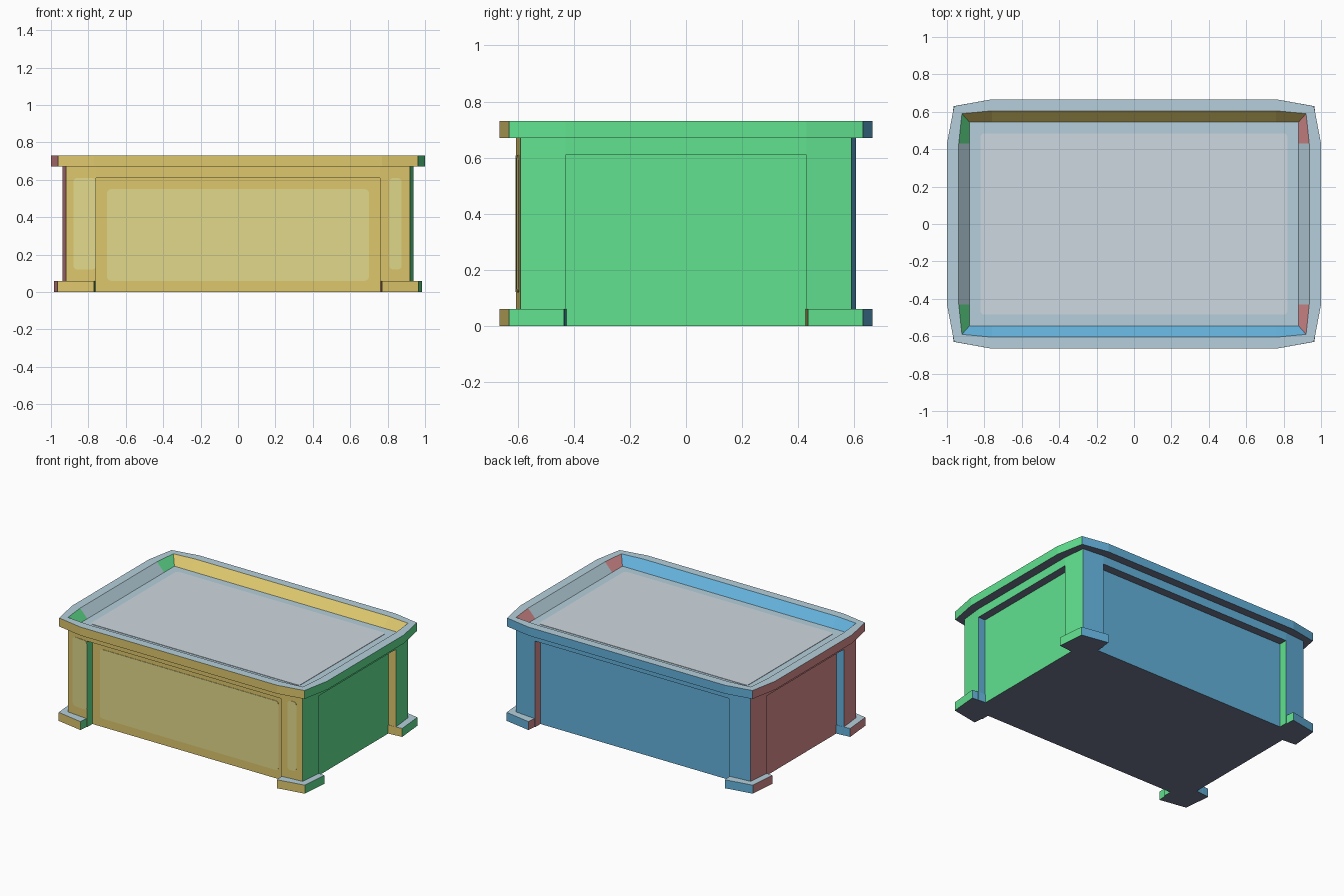
import bpy, bmesh, math
from mathutils import Vector

if "Cube" in bpy.data.objects:
    bpy.data.objects.remove(bpy.data.objects["Cube"])


def material(name, rgb):
    lin = [((c / 255 + 0.055) / 1.055) ** 2.4 for c in rgb] + [1]
    m = bpy.data.materials.new(name)
    m.use_nodes = True
    m.diffuse_color = lin
    m.node_tree.nodes["Principled BSDF"].inputs["Base Color"].default_value = lin
    return m


UP, FRONT, BACK, LEFT, RIGHT, DOWN = range(6)
side_colours = [
    material("pale blue grey", (181, 207, 219)),
    material("sand yellow", (222, 199, 109)),
    material("sky blue", (100, 178, 220)),
    material("leaf green", (97, 226, 144)),
    material("dusty rose", (216, 140, 142)),
    material("slate", (112, 120, 142)),
]
pale_yellow = material("pale yellow", (225, 217, 139))
light_grey = material("light grey", (206, 216, 225))


def facing(n):
    """Colour slot for the direction a face looks in."""
    if n.z < -0.6:
        return DOWN
    if n.z > 0.65 and abs(n.y) < 0.5:
        return UP
    if abs(n.x) > abs(n.y):
        return LEFT if n.x > 0 else RIGHT
    return BACK if n.y > 0 else FRONT


def finish(name, bm, mats, rule=None):
    bmesh.ops.recalc_face_normals(bm, faces=bm.faces)
    bm.normal_update()
    if rule:
        for f in bm.faces:
            f.material_index = rule(f.normal)
    me = bpy.data.meshes.new(name)
    bm.to_mesh(me)
    bm.free()
    for m in mats:
        me.materials.append(m)
    ob = bpy.data.objects.new(name, me)
    bpy.context.collection.objects.link(ob)
    return ob


def loft(name, loops, mats=side_colours, rule=facing):
    """Bridge equal-length loops of 3D points and cap both ends."""
    bm = bmesh.new()
    rings = [[bm.verts.new(p) for p in loop] for loop in loops]
    for a, b in zip(rings, rings[1:]):
        for i in range(len(a)):
            j = (i + 1) % len(a)
            bm.faces.new((a[i], a[j], b[j], b[i]))
    bm.faces.new(rings[0])
    bm.faces.new(rings[-1])
    return finish(name, bm, mats, rule)


def at_height(points, z):
    return [(x, y, z) for x, y in points]


def outline(quarter):
    """Complete a quarter outline, running from the +x side to the +y side."""
    q = quarter
    return (q + [(-x, y) for x, y in reversed(q)]
            + [(-x, -y) for x, y in q] + [(x, -y) for x, y in reversed(q)])


# Shared plan outlines
body = outline([(0.937, 0.43), (0.92, 0.59), (0.76, 0.605)])
rim = outline([(1.0, 0.43), (0.962, 0.63), (0.77, 0.665)])
floor = outline([(0.88, 0.43), (0.88, 0.545), (0.76, 0.545)])

# Inner box, whose walls are the recessed panels
loft("inner_box", [at_height(outline([(0.88, 0.545)]), z) for z in (0, 0.64)])

# Lintel, overhanging rim and sunken lid in one loft
loft("rim_and_lid", [at_height(s, z) for s, z in (
    (body, 0.61), (body, 0.67), (rim, 0.67), (rim, 0.73), (body, 0.73), (floor, 0.67))])

# Corner posts and feet
post = [(0.87, 0.43), (0.937, 0.43), (0.92, 0.59), (0.76, 0.605), (0.76, 0.53), (0.87, 0.53)]
foot = [(0.87, 0.425), (0.983, 0.435), (0.965, 0.63), (0.77, 0.665), (0.76, 0.53), (0.87, 0.53)]
for sy, end in ((-1, "front"), (1, "back")):
    for sx, side in ((1, "left"), (-1, "right")):
        for part, plan, top in (("post", post, 0.615), ("foot", foot, 0.06)):
            pts = [(x * sx, y * sy) for x, y in plan]
            loft(f"{end}_{side}_{part}", [at_height(pts, z) for z in (0, top)])


def rounded(u0, u1, v0, v1, r=0.02):
    pts = []
    for k, (u, v) in enumerate(((u1 - r, v1 - r), (u0 + r, v1 - r),
                                (u0 + r, v0 + r), (u1 - r, v0 + r))):
        for s in range(4):
            a = math.radians(90 * k + 30 * s)
            pts.append((u + r * math.cos(a), v + r * math.sin(a)))
    return pts


def post_y(x):
    """Front surface of the slanted corner posts."""
    return -0.605 + (abs(x) - 0.76) * 0.015 / 0.16


def front_plate(name, rect, depth):
    pts = rounded(*rect)
    loft(name, [[(x, depth(x) + off, z) for x, z in pts] for off in (0.002, -0.003)],
         [pale_yellow], None)


# Pale painted fields on the front
front_plate("front_panel_field", (-0.70, 0.70, 0.06, 0.55), lambda x: -0.545)
front_plate("front_right_post_field", (-0.88, -0.76, 0.12, 0.61), post_y)
front_plate("front_left_post_field", (0.81, 0.875, 0.12, 0.61), post_y)

# Grey field on the lid
field = rounded(-0.82, 0.82, -0.485, 0.485)
loft("lid_field", [at_height(field, z) for z in (0.668, 0.673)], [light_grey], None)
